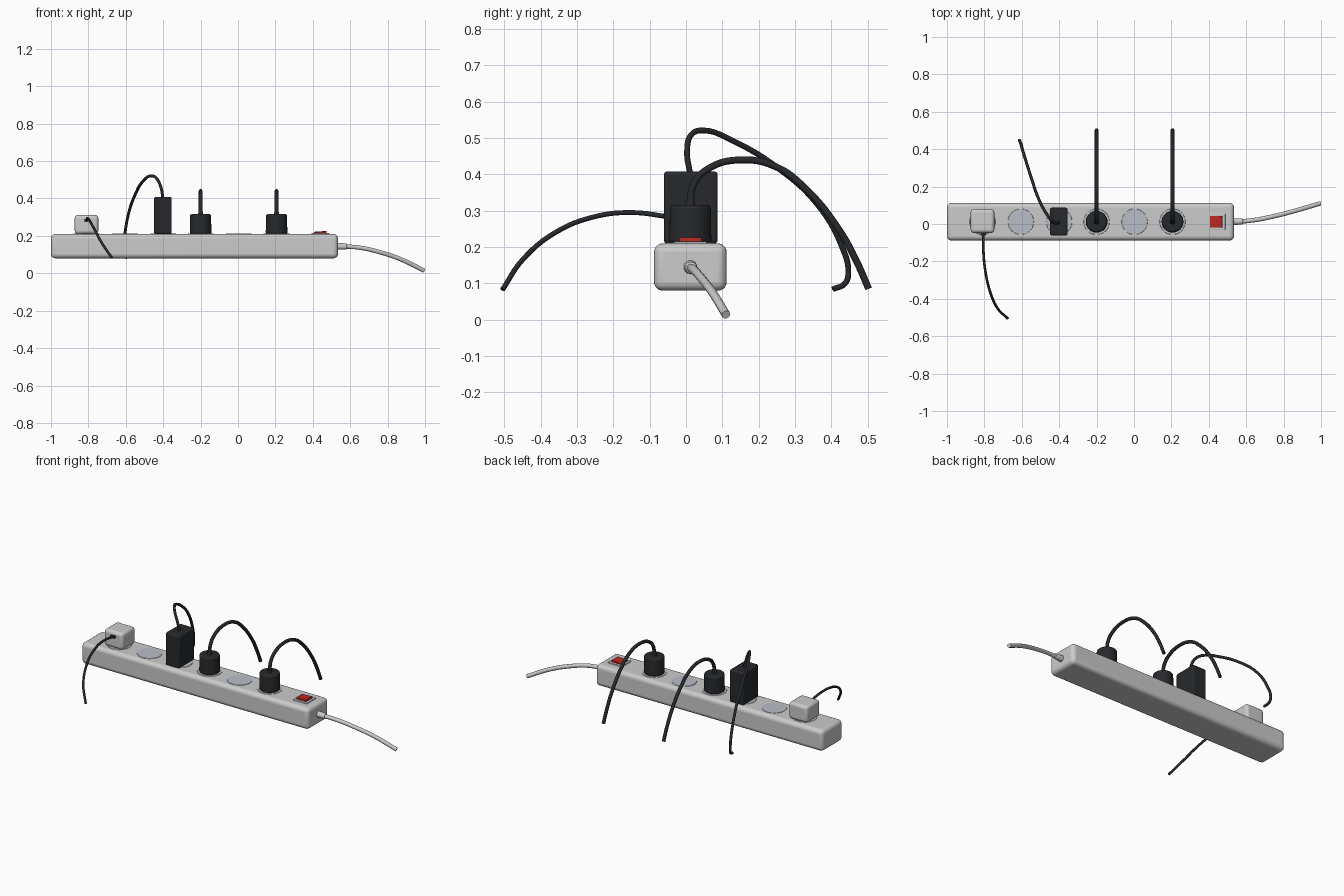
import bpy, math
from mathutils import Vector

if "Cube" in bpy.data.objects:
    bpy.data.objects.remove(bpy.data.objects["Cube"])

Y = 0.012      # centre line of the strip
TOP = 0.21     # top face of the strip


def material(name, rgb):
    m = bpy.data.materials.new(name)
    m.diffuse_color = (*rgb, 1)
    m.use_nodes = True
    m.node_tree.nodes["Principled BSDF"].inputs["Base Color"].default_value = m.diffuse_color
    return m


BLACK = material("black_plastic", (0.02, 0.022, 0.025))
RED = material("red_switch", (0.5, 0.02, 0.015))
BLUE = material("socket_grey", (0.48, 0.52, 0.57))


def finish(ob, name, mat=None, bevel=0, segments=4):
    ob.name = name
    if mat:
        ob.data.materials.append(mat)
    if bevel:
        b = ob.modifiers.new("bevel", "BEVEL")
        b.width, b.segments = bevel, segments
        b.limit_method = "ANGLE"
        b.angle_limit = math.radians(40)
    bpy.ops.object.shade_smooth_by_angle(angle=math.radians(35))
    return ob


def box(name, lo, hi, mat=None, bevel=0.01, segments=4):
    lo, hi = Vector(lo), Vector(hi)
    bpy.ops.mesh.primitive_cube_add(size=1, location=(lo + hi) / 2)
    ob = bpy.context.object
    ob.scale = hi - lo
    bpy.ops.object.transform_apply(location=False, rotation=False, scale=True)
    return finish(ob, name, mat, bevel, segments)


def cylinder(name, start, end, r, mat=None, bevel=0, r2=None):
    start, end = Vector(start), Vector(end)
    axis = end - start
    bpy.ops.mesh.primitive_cone_add(vertices=40, radius1=r, radius2=r2 or r,
                                    depth=axis.length, location=(start + end) / 2)
    ob = bpy.context.object
    ob.rotation_euler = axis.to_track_quat("Z", "Y").to_euler()
    return finish(ob, name, mat, bevel, 3)


def cable(name, points, r, mat=None):
    cu = bpy.data.curves.new(name, "CURVE")
    cu.dimensions = "3D"
    cu.bevel_depth, cu.bevel_resolution = r, 3
    cu.resolution_u = 6
    cu.use_fill_caps = True
    sp = cu.splines.new("BEZIER")
    sp.bezier_points.add(len(points) - 1)
    for bp, p in zip(sp.bezier_points, points):
        bp.co = p
        bp.handle_left_type = bp.handle_right_type = "AUTO"
    if mat:
        cu.materials.append(mat)
    ob = bpy.data.objects.new(name, cu)
    bpy.context.collection.objects.link(ob)
    return ob


# Strip housing
box("strip_body", (-1, Y - 0.1, 0.08), (0.535, Y + 0.1, TOP), bevel=0.024, segments=5)

# Six socket faces with thin rims
for i, x in enumerate((-0.81, -0.605, -0.4, -0.2, 0.003, 0.206)):
    cylinder(f"socket_face_{i}", (x, Y, TOP - 0.01), (x, Y, TOP + 0.002), 0.067, BLUE)
    bpy.ops.mesh.primitive_torus_add(location=(x, Y, TOP), major_radius=0.067,
                                     minor_radius=0.0022, major_segments=48, minor_segments=6)
    finish(bpy.context.object, f"socket_rim_{i}")

# Rocker switch
box("switch_frame", (0.392, Y - 0.045, TOP - 0.01), (0.488, Y + 0.045, TOP + 0.005), bevel=0.003)
rocker = box("switch_rocker", (0.406, Y - 0.031, TOP - 0.01), (0.474, Y + 0.031, TOP + 0.014), RED, 0.003)
rocker.rotation_euler.y = math.radians(-4)

# Two round plugs with arching cables
arc = [(0.012, 0.31), (0.02, 0.37), (0.06, 0.415), (0.15, 0.44), (0.25, 0.42),
       (0.33, 0.36), (0.42, 0.25), (0.47, 0.16), (0.503, 0.085)]
for side, x in (("left", -0.2), ("right", 0.206)):
    cylinder(f"plug_{side}", (x, Y, TOP), (x, Y, 0.316), 0.058, BLACK, 0.008, 0.056)
    cylinder(f"plug_collar_{side}", (x, Y, 0.31), (x, Y, 0.332), 0.015, BLACK, 0, 0.011)
    cable(f"plug_cable_{side}", [(x, y, z) for y, z in arc], 0.01, BLACK)

# Tall black adapter and its cable
box("tall_adapter", (-0.449, Y - 0.073, TOP), (-0.355, Y + 0.075, 0.408), BLACK, 0.009)
cable("tall_adapter_cable", [
    (-0.402, 0.012, 0.4), (-0.412, 0.003, 0.46), (-0.438, 0.015, 0.51), (-0.465, 0.05, 0.521),
    (-0.508, 0.13, 0.492), (-0.55, 0.25, 0.42), (-0.585, 0.36, 0.32), (-0.606, 0.43, 0.2),
    (-0.612, 0.447, 0.13), (-0.608, 0.438, 0.1), (-0.597, 0.405, 0.084)], 0.008, BLACK)

# Small pale charger and its cable
box("small_charger", (-0.873, Y - 0.06, TOP), (-0.747, Y + 0.068, 0.312), bevel=0.018)
box("charger_connector", (-0.822, -0.062, 0.277), (-0.792, -0.04, 0.291), BLACK, 0.004)
cable("charger_cable", [
    (-0.806, -0.045, 0.283), (-0.805, -0.15, 0.295), (-0.795, -0.25, 0.284), (-0.77, -0.36, 0.24),
    (-0.73, -0.45, 0.165), (-0.675, -0.505, 0.083)], 0.007, BLACK)

# Mains lead with strain relief
cylinder("lead_gland", (0.525, Y, 0.145), (0.582, Y + 0.002, 0.143), 0.019, None, 0.004, 0.016)
cable("mains_lead", [
    (0.56, 0.012, 0.144), (0.65, 0.022, 0.137), (0.75, 0.042, 0.115),
    (0.87, 0.073, 0.075), (0.995, 0.11, 0.014)], 0.012)
